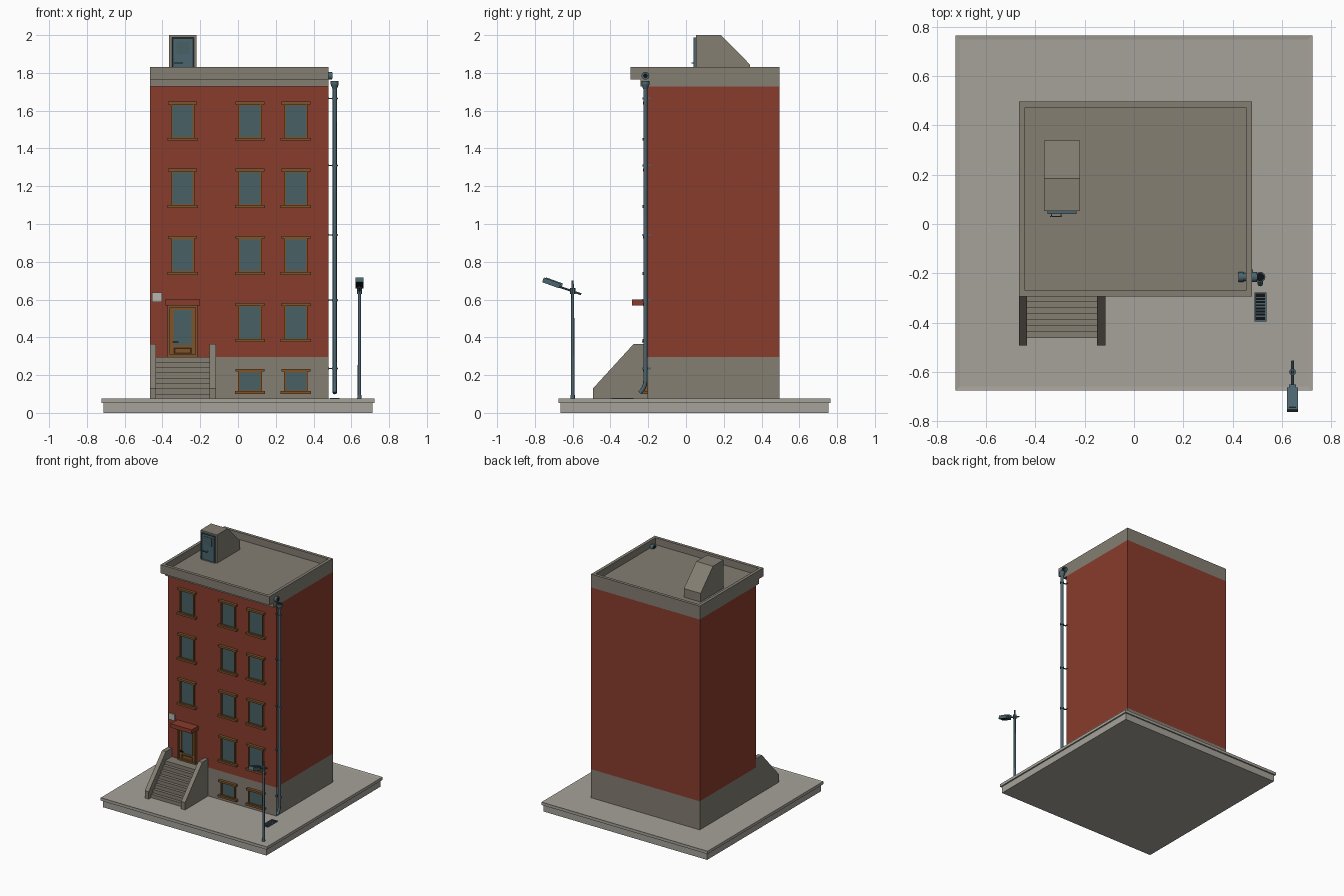
import bpy, bmesh, math
from mathutils import Vector

if "Cube" in bpy.data.objects:
    bpy.data.objects.remove(bpy.data.objects["Cube"])


def material(name, rgb):
    m = bpy.data.materials.new(name)
    m.diffuse_color = (*rgb, 1)
    m.use_nodes = True
    m.node_tree.nodes["Principled BSDF"].inputs["Base Color"].default_value = m.diffuse_color
    return m


STONE = material("stone", (0.23, 0.21, 0.17))
PAVING = material("paving", (0.38, 0.36, 0.32))
BRICK = material("brick", (0.25, 0.045, 0.025))
WOOD = material("wood", (0.21, 0.09, 0.025))
GLASS = material("glass", (0.065, 0.12, 0.13))
METAL = material("metal", (0.07, 0.13, 0.16))
BLACK = material("black", (0.005, 0.006, 0.007))
WHITE = material("sign_white", (0.48, 0.46, 0.43))


def finish(name, bm, *mats):
    bmesh.ops.recalc_face_normals(bm, faces=bm.faces)
    me = bpy.data.meshes.new(name)
    bm.to_mesh(me)
    bm.free()
    for m in mats:
        me.materials.append(m)
    ob = bpy.data.objects.new(name, me)
    bpy.context.collection.objects.link(ob)
    return ob


def box(name, x, y, z, mat, inset=(), side=(0, -1, 0), inner=None):
    """Box from ranges; one side may be inset in (thickness, depth) steps."""
    bm = bmesh.new()
    bmesh.ops.create_cube(bm, size=1)
    for v in bm.verts:
        v.co = [r[0] + (c + 0.5) * (r[1] - r[0]) for c, r in zip(v.co, (x, y, z))]
    bm.normal_update()
    face = max(bm.faces, key=lambda f: f.normal.dot(Vector(side)))
    for t, d in inset:
        bmesh.ops.inset_region(bm, faces=[face], thickness=t, depth=d)
    if inner:
        face.material_index = 1
    return finish(name, bm, mat, *([inner] if inner else []))


def prism(name, x0, x1, yz, mat):
    """Side profile (y, z) extruded along x."""
    bm = bmesh.new()
    f = bm.faces.new([bm.verts.new((x0, y, z)) for y, z in yz])
    ext = bmesh.ops.extrude_face_region(bm, geom=[f])
    for v in ext["geom"]:
        if isinstance(v, bmesh.types.BMVert):
            v.co.x = x1
    return finish(name, bm, mat)


def rod(name, a, b, r1, r2, mat, n=12):
    a, b = Vector(a), Vector(b)
    bm = bmesh.new()
    bmesh.ops.create_cone(bm, cap_ends=True, segments=n, radius1=r1, radius2=r2,
                          depth=(b - a).length)
    for f in bm.faces:
        f.smooth = n > 8 and len(f.verts) == 4
    for e in bm.edges:
        e.smooth = not any(len(f.verts) > 4 for f in e.link_faces)
    ob = finish(name, bm, mat)
    ob.location = (a + b) / 2
    ob.rotation_euler = (b - a).to_track_quat('Z', 'Y').to_euler()
    return ob


UP = (0, 0, 1)
XL, XR, YF, YB = -0.467, 0.478, -0.205, 0.496
G = 0.072  # pavement level

# Pavement block with curb
box("pavement_base", (-0.712, 0.712), (-0.664, 0.754), (0, 0.055), PAVING)
box("pavement_slab", (-0.723, 0.723), (-0.675, 0.765), (0.053, 0.075), PAVING,
    [(0.024, -0.003)], UP)

# Main walls and stepped cornice with sunken roof
box("foundation", (XL, XR), (YF, YB), (G, 0.297), STONE)
box("brick_walls", (XL, XR), (YF, YB), (0.297, 1.727), BRICK)
box("cornice_lower", (XL, XR), (-0.242, YB), (1.727, 1.765), STONE)
box("parapet_roof", (XL, XR), (-0.294, YB), (1.765, 1.832), STONE,
    [(0.034, 0), (0.0, -0.055)], UP)

# Roof access hut with door
prism("roof_hut", -0.364, -0.219, [(0.052, 1.775), (0.052, 2.0), (0.185, 2.0),
                                   (0.338, 1.845), (0.338, 1.775)], STONE)
box("roof_door", (-0.35, -0.233), (0.04, 0.056), (1.777, 1.988), METAL, [(0.008, -0.004)])
box("roof_door_window", (-0.325, -0.258), (0.041, 0.05), (1.9, 1.965), GLASS)
box("roof_door_handle", (-0.34, -0.292), (0.028, 0.033), (1.849, 1.856), METAL)
for hx in (-0.337, -0.298):
    box("roof_door_handle_post", (hx, hx + 0.005), (0.03, 0.046), (1.85, 1.855), METAL)

# Front stairs, landing and side walls
steps = [(YF, G)]
n, rise, run = 8, (0.297 - G) / 8, 0.0245
for i in range(n):
    y = -0.462 + i * run
    steps += [(y, G + i * rise), (y, G + (i + 1) * rise)]
steps += [(YF, 0.297)]
prism("front_stairs", -0.435, -0.148, steps, STONE)
for x0 in (XL, -0.15):
    prism("stair_side_wall", x0, x0 + 0.034,
          [(YF, G), (-0.492, G), (-0.492, 0.13), (-0.278, 0.364), (YF - 0.018, 0.364),
           (YF, 0.364)], STONE)


# Windows with lintel and sill
def window(cx, z0, z1):
    yb = YF + 0.01
    box("window_frame", (cx - 0.063, cx + 0.063), (-0.22, yb), (z0 + 0.01, z1 - 0.01), WOOD,
        [(0.008, 0), (0.0, -0.005), (0.006, 0), (0.0, -0.006)], inner=GLASS)
    box("window_lintel", (cx - 0.077, cx + 0.077), (-0.227, yb), (z1 - 0.015, z1), WOOD)
    box("window_sill", (cx - 0.08, cx + 0.08), (-0.229, yb), (z0, z0 + 0.015), WOOD)


for cx in (-0.293, 0.063, 0.306):
    for row in range(4):
        if row or cx > 0:
            window(cx, 0.375 + row * 0.3555, 0.582 + row * 0.3555)
    if cx > 0:
        window(cx, 0.1, 0.233)

# Front door, canopy and house sign
box("door_frame", (-0.372, -0.214), (-0.222, -0.195), (0.297, 0.57), WOOD,
    [(0.016, 0), (0.0, -0.008)])
box("door_window", (-0.342, -0.243), (-0.219, -0.205), (0.355, 0.548), WOOD,
    [(0.006, 0), (0.0, -0.003)], inner=GLASS)
box("door_panel", (-0.338, -0.247), (-0.218, -0.205), (0.314, 0.344), WOOD, [(0.006, -0.003)])
box("door_handle", (-0.346, -0.315), (-0.234, -0.228), (0.372, 0.378), BLACK)
box("door_handle_post", (-0.346, -0.34), (-0.23, -0.21), (0.372, 0.378), BLACK)
box("door_canopy", (-0.385, -0.202), (-0.287, -0.2), (0.569, 0.6), BRICK)
box("house_sign", (-0.455, -0.402), (-0.213, -0.2), (0.588, 0.638), WHITE)

# Roof drain through the parapet
PX, PY = 0.512, -0.215
rod("roof_drain", (0.425, PY, 1.785), (0.5, PY, 1.785), 0.016, 0.016, METAL)
for x0, s in ((0.424, 'in'), (0.478, 'out')):
    rod("drain_collar_" + s, (x0, PY, 1.785), (x0 + 0.02, PY, 1.785), 0.021, 0.021, METAL)
for x0 in (0.4235, 0.4985):
    rod("drain_opening", (x0, PY, 1.785), (x0 + 0.002, PY, 1.785), 0.012, 0.012, BLACK)

# Downpipe with funnel, elbow and brackets
rod("downpipe_funnel", (PX, PY, 1.715), (PX, PY, 1.738), 0.012, 0.021, METAL)
rod("downpipe_rim", (PX, PY, 1.738), (PX, PY, 1.757), 0.021, 0.021, METAL)
rod("funnel_opening", (PX, PY, 1.756), (PX, PY, 1.758), 0.017, 0.017, BLACK)
cu = bpy.data.curves.new("downpipe", 'CURVE')
cu.dimensions = '3D'
cu.bevel_depth, cu.bevel_resolution, cu.use_fill_caps = 0.011, 2, True
sp = cu.splines.new('POLY')
path = [(PY, 1.72), (PY, 0.17), (-0.218, 0.148), (-0.228, 0.125), (-0.244, 0.105)]
sp.points.add(len(path) - 1)
for p, (y, z) in zip(sp.points, path):
    p.co = (PX, y, z, 1)
cu.materials.append(METAL)
bpy.context.collection.objects.link(bpy.data.objects.new("downpipe", cu))
for z in (0.235, 0.597, 0.942, 1.31, 1.665):
    rod("pipe_clamp", (PX, PY, z - 0.006), (PX, PY, z + 0.006), 0.0145, 0.0145, METAL)
    box("pipe_bracket", (0.476, 0.53), (PY - 0.003, PY + 0.003), (z - 0.003, z + 0.003), METAL)
    box("pipe_wall_plate", (0.476, 0.482), (PY + 0.002, PY + 0.03), (z - 0.004, z + 0.004), METAL)

# Street drain grate
box("drain_grate", (0.488, 0.537), (-0.395, -0.277), (G - 0.01, 0.08), METAL,
    [(0.008, 0), (0.0, -0.005)], UP, BLACK)
for i in range(7):
    y = -0.374 + i * 0.0127
    box("grate_bar", (0.494, 0.531), (y - 0.0025, y + 0.0025), (0.073, 0.079), METAL)

# Street lamp: pole, tilted arm and head
LX, LY = 0.643, -0.6
rod("lamp_foot", (LX, LY, G), (LX, LY, 0.095), 0.012, 0.011, METAL)
rod("lamp_pole", (LX, LY, G), (LX, LY, 0.65), 0.0095, 0.008, METAL)
rod("lamp_pole_tip", (LX, LY, 0.65), (LX, LY, 0.7), 0.007, 0.005, METAL)
rod("lamp_collar", (LX, LY, 0.63), (LX, LY, 0.66), 0.014, 0.014, METAL, 8)
rod("lamp_arm", (LX, -0.555, 0.628), (LX, -0.69, 0.675), 0.0055, 0.0055, METAL, 8)
head = box("lamp_head", (-0.022, 0.022), (-0.05, 0.045), (-0.013, 0.013), METAL,
           [(0.007, 0), (0.0, -0.004)], (0, 0, -1), BLACK)
head.location = (LX, -0.71, 0.687)
head.rotation_euler.x = math.radians(-20)
cap = box("lamp_head_cap", (-0.014, 0.014), (-0.04, 0.056), (-0.002, 0.018), METAL)
cap.location, cap.rotation_euler = head.location, head.rotation_euler
